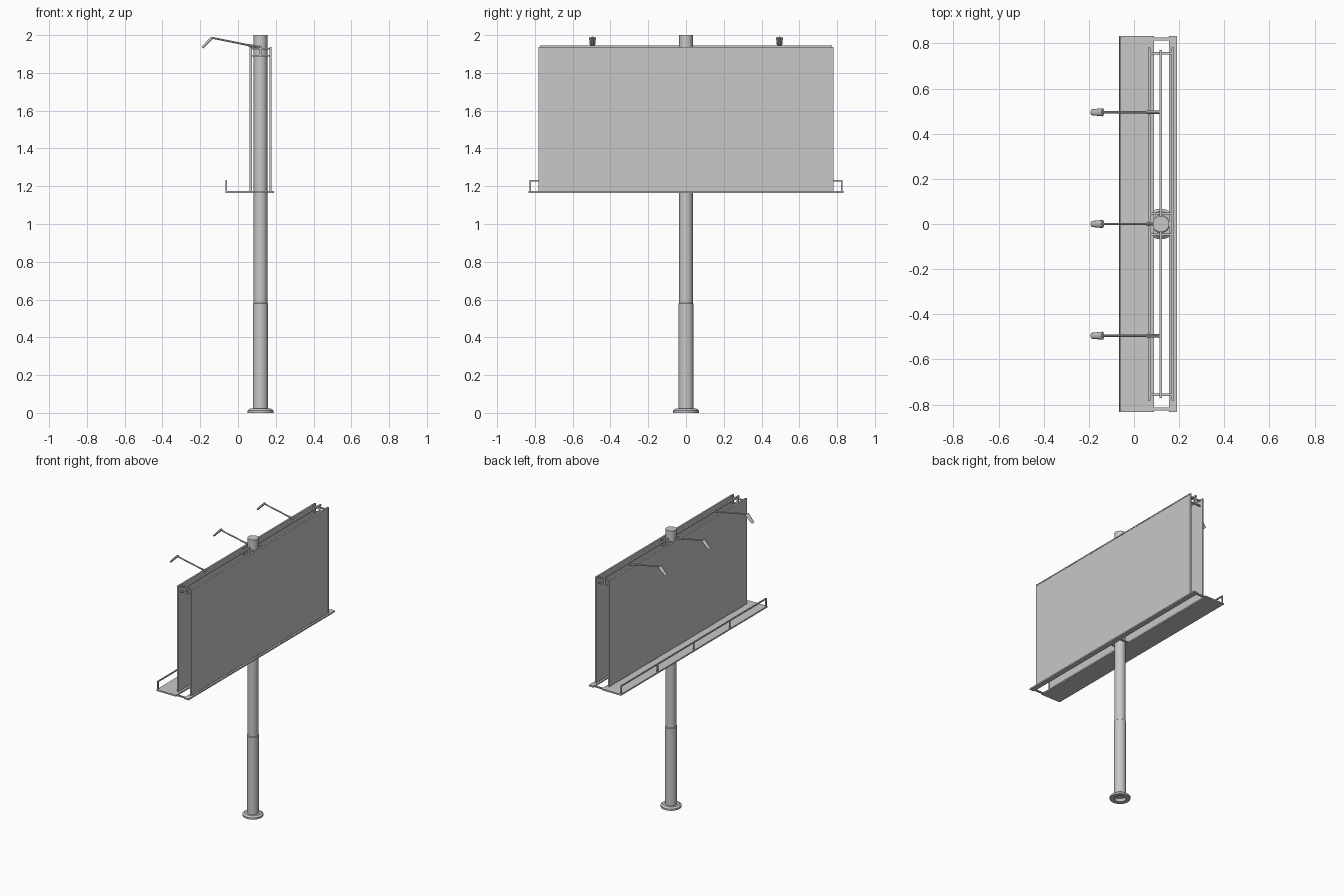
import bpy, bmesh, math
from mathutils import Vector

cube = bpy.data.objects.get("Cube")
if cube:
    bpy.data.objects.remove(cube, do_unlink=True)

grey = bpy.data.materials.new("painted_steel_grey")
grey.use_nodes = True
COLOUR = (0.58, 0.58, 0.58, 1)
grey.diffuse_color = COLOUR
grey.node_tree.nodes["Principled BSDF"].inputs["Base Color"].default_value = COLOUR

PX = 0.119                # pole axis
NEAR, FAR = 0.068, 0.172  # centres of the two boards
FLOOR, TOP = 1.168, 1.937
HALF = 0.782


def finish(name, bm, smooth=False):
    mesh = bpy.data.meshes.new(name)
    bmesh.ops.recalc_face_normals(bm, faces=bm.faces)
    bm.to_mesh(mesh)
    bm.free()
    obj = bpy.data.objects.new(name, mesh)
    bpy.context.collection.objects.link(obj)
    mesh.materials.append(grey)
    if smooth:
        bpy.ops.object.select_all(action='DESELECT')
        obj.select_set(True)
        bpy.context.view_layer.objects.active = obj
        bpy.ops.object.shade_smooth_by_angle(angle=math.radians(35))
    return obj


def box(name, x, y, z):
    """Box between the given (low, high) limits."""
    bm = bmesh.new()
    bmesh.ops.create_cube(bm, size=1)
    for v in bm.verts:
        v.co = [lo + (c + 0.5) * (hi - lo) for c, (lo, hi) in zip(v.co, (x, y, z))]
    return finish(name, bm)


def rod(name, a, b, r1, r2=None, sides=8):
    """Round bar from a to b."""
    a, b = Vector(a), Vector(b)
    bm = bmesh.new()
    bmesh.ops.create_cone(bm, cap_ends=True, segments=sides, radius1=r1,
                          radius2=r1 if r2 is None else r2, depth=(b - a).length)
    turn = (b - a).to_track_quat('Z', 'Y')
    for v in bm.verts:
        v.co = turn @ v.co + (a + b) / 2
    return finish(name, bm, True)


def lathe(name, profile, sides=32):
    """Spin a radius/height profile around the pole axis."""
    bm = bmesh.new()
    verts = [bm.verts.new((PX + r, 0, z)) for r, z in profile]
    edges = [bm.edges.new(pair) for pair in zip(verts, verts[1:])]
    bmesh.ops.spin(bm, geom=verts + edges, cent=(PX, 0, 0), axis=(0, 0, 1),
                   angle=math.tau, steps=sides)
    bmesh.ops.remove_doubles(bm, verts=bm.verts, dist=0.0001)
    return finish(name, bm, True)


# Stepped pole with a hollow foot flange
lathe("pole", [(0.038, 0), (0.068, 0), (0.068, 0.013), (0.056, 0.022),
               (0.04, 0.022), (0.04, 0.578), (0.036, 0.582), (0.036, 2), (0, 2)])
lathe("pole_inner_wall", [(0.038, 0), (0.034, 0.02), (0, 0.02)])

# Two boards, each with a thin raised border
for label, x in (("near", NEAR), ("far", FAR)):
    box(label + "_board", (x - 0.004, x + 0.004), (-HALF, HALF), (FLOOR, TOP))
    span = (x - 0.006, x + 0.006)
    box(label + "_border_top", span, (-HALF, HALF), (TOP - 0.008, TOP))
    box(label + "_border_bottom", span, (-HALF, HALF), (FLOOR, FLOOR + 0.008))
    for s in (-1, 1):
        edge = sorted((s * HALF, s * (HALF - 0.008)))
        box(label + "_border_side", span, edge, (FLOOR, TOP))

# Spine beam and cross members holding the boards apart
box("spine_beam", (PX - 0.006, PX + 0.006), (-0.772, 0.772), (TOP - 0.003, TOP + 0.009))
for s in (-1, 1):
    for y in (0.757, 0.046):
        for z in (1.89, 1.928):
            box("cross_member", (NEAR, FAR), (s * y - 0.005, s * y + 0.005),
                (z - 0.004, z + 0.004))
        box("hanger", (PX - 0.006, PX + 0.006), (s * y - 0.005, s * y + 0.005),
            (1.89, TOP))
    box("floor_link", (0.08, 0.16), (s * 0.82 - 0.006, s * 0.82 + 0.006), (1.166, 1.174))
    box("pole_floor_link", (0.08, 0.16), (s * 0.046 - 0.005, s * 0.046 + 0.005),
        (1.166, 1.174))

# Walkway, rear ledge and handrail
box("walkway", (-0.066, 0.089), (-0.834, 0.834), (1.165, 1.175))
box("rear_ledge", (0.154, 0.19), (-0.834, 0.834), (1.165, 1.175))
rail_x = -0.061
box("handrail", (rail_x - 0.004, rail_x + 0.004), (-0.828, 0.828), (1.226, 1.234))
for i in range(5):
    y = -0.824 + i * 0.412
    box("rail_post", (rail_x - 0.004, rail_x + 0.004), (y - 0.004, y + 0.004), (1.17, 1.23))

# Lamps on long arms
for y in (-0.495, 0, 0.495):
    foot, elbow, tip = (PX, y, 1.934), (-0.138, y, 1.986), (-0.188, y, 1.934)
    rod("lamp_arm", foot, elbow, 0.005)
    rod("lamp_sleeve", foot, Vector(foot).lerp(Vector(elbow), 0.25), 0.007)
    head = rod("lamp_head", elbow, tip, 0.018, 0.013, 12)
    # Flatten the head across its own thickness
    axis = (Vector(tip) - Vector(elbow)).normalized()
    flat = axis.cross(Vector((0, 1, 0)))
    for v in head.data.vertices:
        v.co -= flat * flat.dot(v.co - Vector(elbow)) * 0.55
